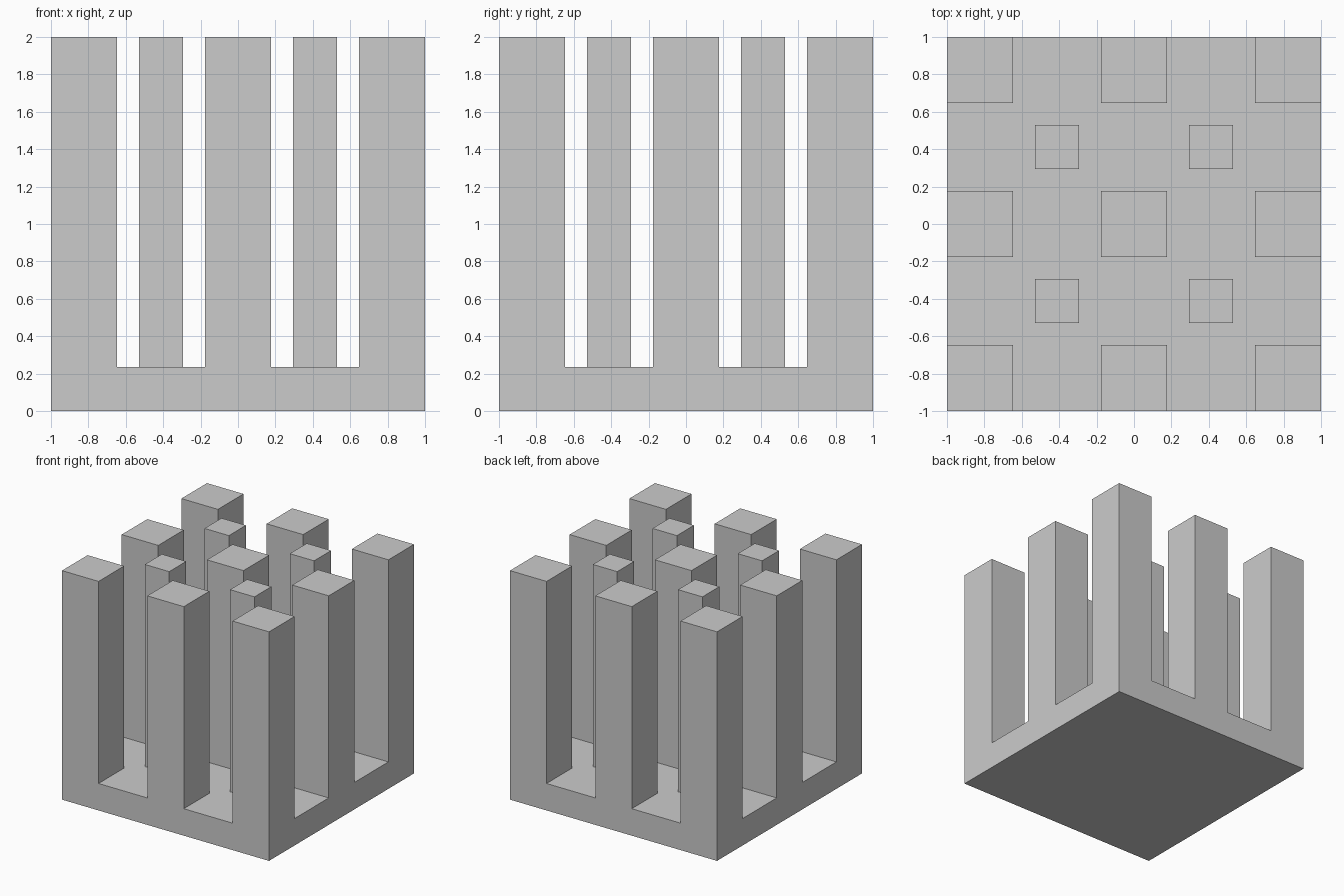
import bpy, bmesh
from mathutils import Matrix, Vector

if "Cube" in bpy.data.objects:
    bpy.data.objects.remove(bpy.data.objects["Cube"])

U = 2 / 17                       # module: the block is 17 units wide
BASE_H = 2 * U
HEIGHT = 2.0
BIG = [(-8.5, -5.5), (-1.5, 1.5), (5.5, 8.5)]
SMALL = [(-4.5, -2.5), (2.5, 4.5)]

# Base slab
bm = bmesh.new()
bmesh.ops.create_cube(bm, size=1, matrix=Matrix.Translation((0, 0, BASE_H / 2))
                      @ Matrix.Diagonal((2, 2, BASE_H, 1)))

# Score the slab along every post side
for axis in (Vector((1, 0, 0)), Vector((0, 1, 0))):
    for cut in (c for span in BIG + SMALL for c in span if abs(c) < 8):
        bmesh.ops.bisect_plane(bm, geom=bm.verts[:] + bm.edges[:] + bm.faces[:],
                               plane_co=axis * cut * U, plane_no=axis, dist=1e-5)


def in_grid(face, spans):
    c = face.calc_center_median() / U
    return all(any(a < v < b for a, b in spans) for v in (c.x, c.y))


# Raise the 3x3 big posts and the 2x2 small posts between them
tops = [f for f in bm.faces if f.normal.z > 0.9
        and (in_grid(f, BIG) or in_grid(f, SMALL))]
raised = bmesh.ops.extrude_face_region(bm, geom=tops)["geom"]
bmesh.ops.delete(bm, geom=[f for f in tops if f.is_valid], context='FACES_ONLY')
for v in (g for g in raised if isinstance(g, bmesh.types.BMVert)):
    v.co.z = HEIGHT

# Merge the flat pieces left by scoring
bmesh.ops.dissolve_limit(bm, angle_limit=0.01, verts=bm.verts[:], edges=bm.edges[:])
bmesh.ops.recalc_face_normals(bm, faces=bm.faces[:])

mesh = bpy.data.meshes.new("base_with_posts")
bm.to_mesh(mesh)
bm.free()
bpy.context.collection.objects.link(bpy.data.objects.new("base_with_posts", mesh))
